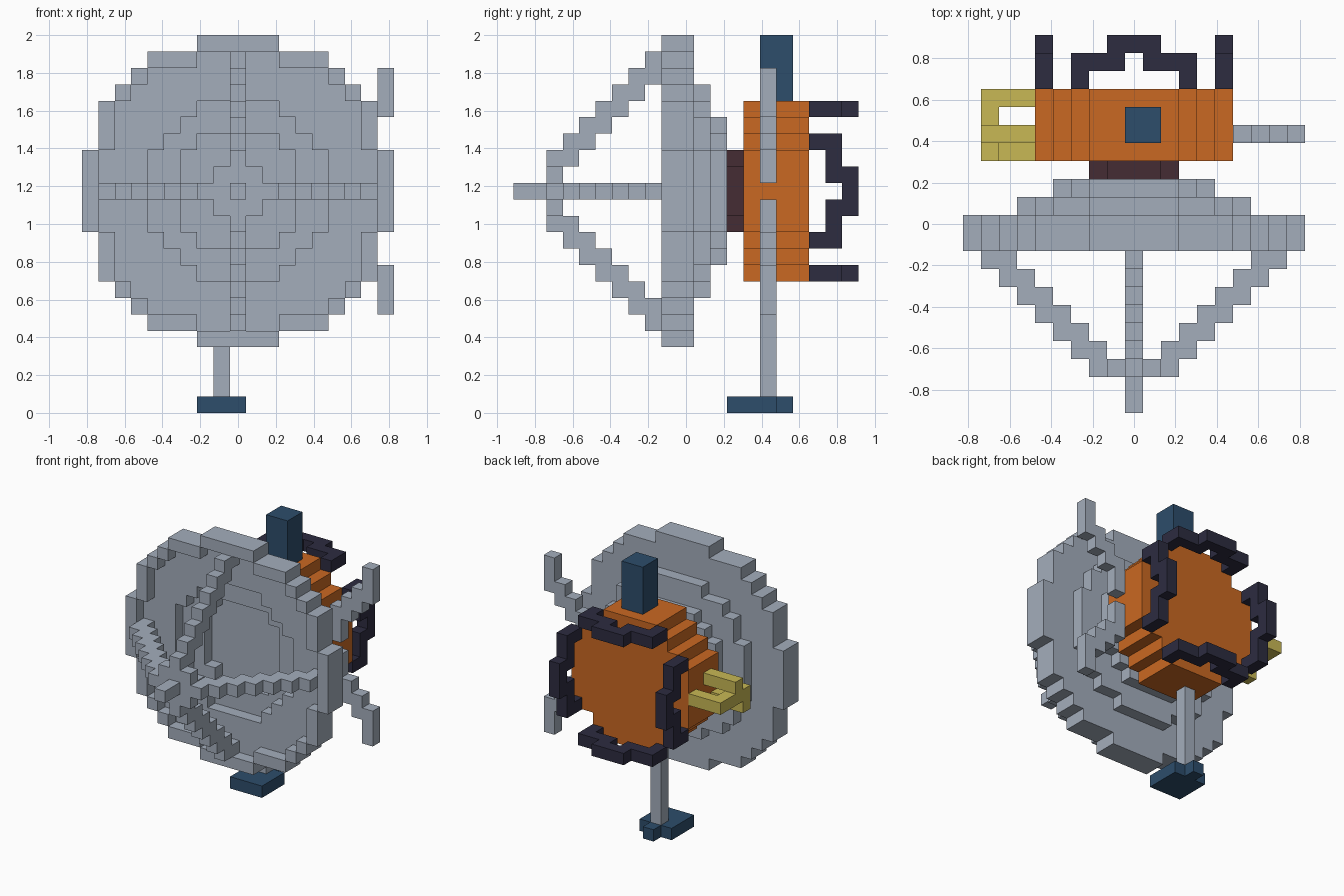
import bpy

if "Cube" in bpy.data.objects:
    bpy.data.objects.remove(bpy.data.objects["Cube"])

U = 2 / 23      # voxel size
KC = 13         # height index of the dish axis


def material(name, rgb):
    m = bpy.data.materials.new(name)
    m.diffuse_color = (*rgb, 1)
    m.use_nodes = True
    m.node_tree.nodes["Principled BSDF"].inputs["Base Color"].default_value = m.diffuse_color
    return m


GREY = material("pale grey", (0.37, 0.42, 0.50))
ORANGE = material("orange", (0.59, 0.14, 0.016))
BLUE = material("steel blue", (0.026, 0.074, 0.147))
NAVY = material("dark navy", (0.026, 0.025, 0.051))
YELLOW = material("mustard yellow", (0.58, 0.48, 0.09))
MAROON = material("dark maroon", (0.058, 0.025, 0.034))

# Corner signs of each cube side, wound outward
SIDES = {
    (1, 0, 0): [(1, -1, -1), (1, 1, -1), (1, 1, 1), (1, -1, 1)],
    (-1, 0, 0): [(-1, 1, -1), (-1, -1, -1), (-1, -1, 1), (-1, 1, 1)],
    (0, 1, 0): [(1, 1, -1), (-1, 1, -1), (-1, 1, 1), (1, 1, 1)],
    (0, -1, 0): [(-1, -1, -1), (1, -1, -1), (1, -1, 1), (-1, -1, 1)],
    (0, 0, 1): [(-1, -1, 1), (1, -1, 1), (1, 1, 1), (-1, 1, 1)],
    (0, 0, -1): [(-1, 1, -1), (1, 1, -1), (1, -1, -1), (-1, -1, -1)],
}


def voxels(name, cells, mat):
    """Mesh of the outer faces of a set of (x, y, height from dish axis) cells."""
    cells = set(cells)
    index, verts, faces = {}, [], []
    for c in sorted(cells):
        for n, corners in SIDES.items():
            if tuple(a + b for a, b in zip(c, n)) in cells:
                continue
            face = []
            for s in corners:
                key = tuple(2 * a + b for a, b in zip(c, s))
                if key not in index:
                    index[key] = len(verts)
                    x, y, z = key
                    verts.append((x * U / 2, y * U / 2, (z + 2 * KC + 1) * U / 2))
                face.append(index[key])
            faces.append(face)
    me = bpy.data.meshes.new(name)
    me.from_pydata(verts, [], faces)
    me.materials.append(mat)
    ob = bpy.data.objects.new(name, me)
    bpy.context.collection.objects.link(ob)
    return ob


def box(x0, x1, y0, y1, z0, z1):
    return {(x, y, z) for x in range(x0, x1 + 1)
            for y in range(y0, y1 + 1) for z in range(z0, z1 + 1)}


def disc(limit):
    return {(x, z) for x in range(-9, 10) for z in range(-9, 10)
            if x * x + z * z <= limit}


def layer(shape, *ys):
    return {(x, y, z) for x, z in shape for y in ys}


# Dish: one-cell rim, then a stepped bowl
full = disc(89)
inner = {(x, z) for x, z in full
         if {(x + 1, z), (x - 1, z), (x, z + 1), (x, z - 1)} <= full}
dish = layer(full - inner, -1)
dish |= layer(full - disc(30), 0)
dish |= layer(disc(42) - disc(13), 1)
dish |= layer(disc(20), 2)
voxels("dish", dish, GREY)

# Four stepped struts meeting at the feed tip
struts = set()
for y in range(-8, 0):
    for d in (9 + y, 10 + y):
        struts |= {(d, y, 0), (-d, y, 0), (0, y, d), (0, y, -d)}
voxels("feed_struts", struts, GREY)
voxels("feed_tip", box(-1, 1, -8, -8, -1, 1) | box(0, 0, -10, -9, 0, 0), GREY)

# Neck and main body
voxels("neck", layer(disc(6), 3), MAROON)
voxels("body", layer(disc(30), 4, 5, 6, 7), ORANGE)

# Four arched handles on the back
arch = {(s * a, y) for s in (-1, 1)
        for a, y in ((3, 8), (3, 9), (2, 9), (1, 9), (1, 10), (0, 10))}
for name, s in (("a", 1), ("b", -1)):
    voxels("side_handle_" + name, {(5 * s, y, a) for a, y in arch}, NAVY)
    voxels("level_handle_" + name, {(a, y, 5 * s) for a, y in arch}, NAVY)

# Block on top
voxels("top_block", box(0, 1, 5, 6, 6, 9), BLUE)

# Pole and foot below
voxels("pole", box(-1, -1, 5, 5, -12, -6), GREY)
voxels("foot", box(-2, 0, 3, 5, -13, -13) | {(-1, 6, -13)}, BLUE)

# Pair of bent aerials on the right
for name, s in (("upper", 1), ("lower", -1)):
    aerial = (box(6, 6, 5, 5, 1, 3) | box(7, 7, 5, 5, 3, 4)
              | box(8, 8, 5, 5, 4, 5) | box(9, 9, 5, 5, 5, 7))
    voxels(name + "_aerial", {(x, y, s * z) for x, y, z in aerial}, GREY)

# Three-pronged clamp on the left
clamp = box(-8, -6, 5, 5, 1, 1) | box(-8, -6, 7, 7, 0, 0) | box(-8, -6, 4, 4, -1, -1)
clamp |= box(-8, -8, 4, 7, 0, 0)
voxels("clamp", clamp, YELLOW)
